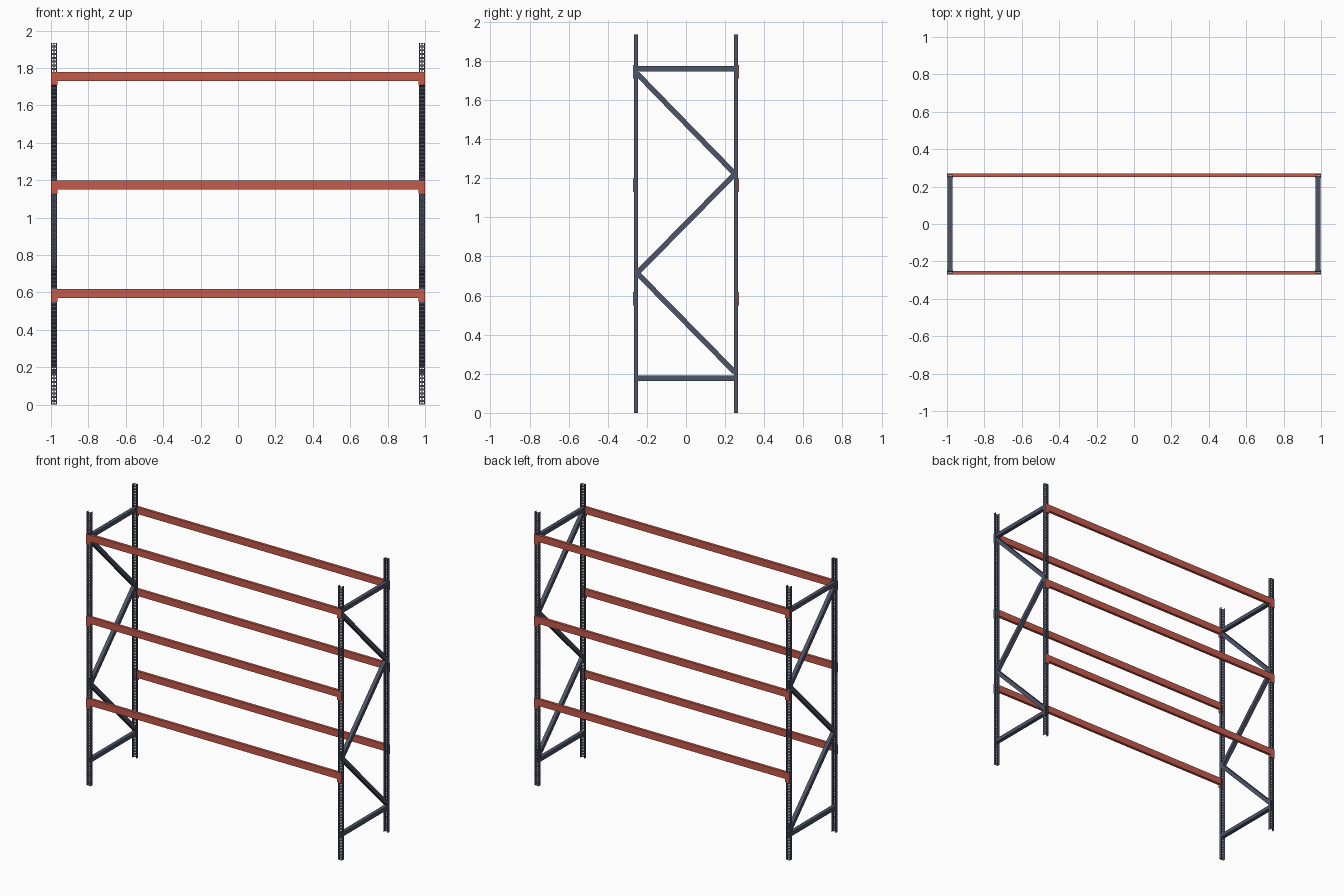
import bpy, bmesh, math
from mathutils import Vector, Matrix

if "Cube" in bpy.data.objects:
    bpy.data.objects.remove(bpy.data.objects["Cube"])

def material(name, color):
    m = bpy.data.materials.new(name)
    m.diffuse_color = color
    m.use_nodes = True
    m.node_tree.nodes["Principled BSDF"].inputs["Base Color"].default_value = m.diffuse_color
    return m

STEEL = material("dark_steel", (0.075, 0.09, 0.135, 1))
RED = material("red_paint", (0.56, 0.10, 0.07, 1))
H, XO, XI = 1.935, 1.0, 0.967          # upright height, outer and inner x
YF, YB = 0.265, 0.245                  # upright face and flange ends
T = 0.0025                             # sheet thickness

def finish(name, bm, mat):
    bmesh.ops.recalc_face_normals(bm, faces=bm.faces)
    me = bpy.data.meshes.new(name)
    bm.to_mesh(me)
    bm.free()
    ob = bpy.data.objects.new(name, me)
    me.materials.append(mat)
    bpy.context.collection.objects.link(ob)
    return ob

def box(bm, lo, hi):
    lo, hi = Vector(lo), Vector(hi)
    mat = Matrix.Translation((lo + hi) / 2) @ Matrix.Diagonal((*(hi - lo), 1))
    return bmesh.ops.create_cube(bm, size=1, matrix=mat)

def upright(name, sx, sy):
    # perforated front sheet: grid with two columns of slots left open
    bm = bmesh.new()
    xs = [-.0165, -.0105, -.0035, .0035, .0105, .0165]
    n = 96
    pitch = H / n
    zs = [0]
    for i in range(n):
        zs += [i * pitch + pitch * .25, i * pitch + pitch * .75]
    zs.append(H)
    layers = [[[bm.verts.new((x, y, z)) for x in xs] for z in zs] for y in (YF, YF - T)]
    solid = lambda j, i: (0 <= j < len(zs) - 1 and 0 <= i < 5
                          and not (j % 2 == 1 and i in (1, 3)))
    a, b = layers
    for j in range(len(zs) - 1):
        for i in range(5):
            if not solid(j, i):
                continue
            loop = [(j, i), (j, i + 1), (j + 1, i + 1), (j + 1, i)]
            for g in layers:
                bm.faces.new([g[p][q] for p, q in loop])
            near = [(j - 1, i), (j, i + 1), (j + 1, i), (j, i - 1)]
            for k in range(4):
                if not solid(*near[k]):
                    (p, q), (r, s) = loop[k], loop[(k + 1) % 4]
                    bm.faces.new((a[p][q], a[r][s], b[r][s], b[p][q]))
    # side flanges
    for s in (-1, 1):
        x0, x1 = sorted((s * .0165, s * (.0165 - T)))
        box(bm, (x0, YB, 0), (x1, YF - T, H))
    for v in bm.verts:
        v.co = (v.co.x + sx * (XO + XI) / 2, v.co.y * sy, v.co.z)
    finish(name, bm, STEEL)

def brace(name, sx, p, q, width=0.027):
    # box tube lying in the end frame, from (y, z) to (y, z)
    bm = bmesh.new()
    d = Vector((0, q[0] - p[0], q[1] - p[1]))
    box(bm, (-.0132, -d.length / 2, -width / 2), (.0132, d.length / 2, width / 2))
    m = Matrix.Translation((sx * (XO + XI) / 2, (p[0] + q[0]) / 2, (p[1] + q[1]) / 2))
    bm.transform(m @ Matrix.Rotation(math.atan2(d.z, d.y), 4, 'X'))
    finish(name, bm, STEEL)

def beam(name, sy, top):
    bm = bmesh.new()
    box(bm, (-XI, .25, top - .047), (XI, .27, top))
    for s in (-1, 1):
        # connector: plate on the upright face and a return on its inner side
        x0, x1 = sorted((s * XI, s * XO))
        box(bm, (x0, YF, top - .068), (x1, .27, top))
        x0, x1 = sorted((s * XI, s * (XI - .003)))
        box(bm, (x0, .25, top - .068), (x1, .27, top - .047))
    bmesh.ops.scale(bm, vec=(1, sy, 1), verts=bm.verts)
    finish(name, bm, RED)

# end frames
for sx, side in ((-1, "left"), (1, "right")):
    for sy, end in ((-1, "front"), (1, "back")):
        upright(f"{side}_{end}_upright", sx, sy)
    brace(f"{side}_top_brace", sx, (-.255, 1.76), (.255, 1.76))
    brace(f"{side}_bottom_brace", sx, (-.255, .177), (.255, .177))
    pts = [(-.25, 1.735), (.25, 1.222), (-.25, .715), (.25, .207)]
    for k in range(3):
        brace(f"{side}_diagonal_brace_{k + 1}", sx, pts[k], pts[k + 1])

# shelf beams
for k, top in enumerate((.618, 1.198, 1.778)):
    for sy, end in ((-1, "front"), (1, "back")):
        beam(f"{end}_beam_{k + 1}", sy, top)
